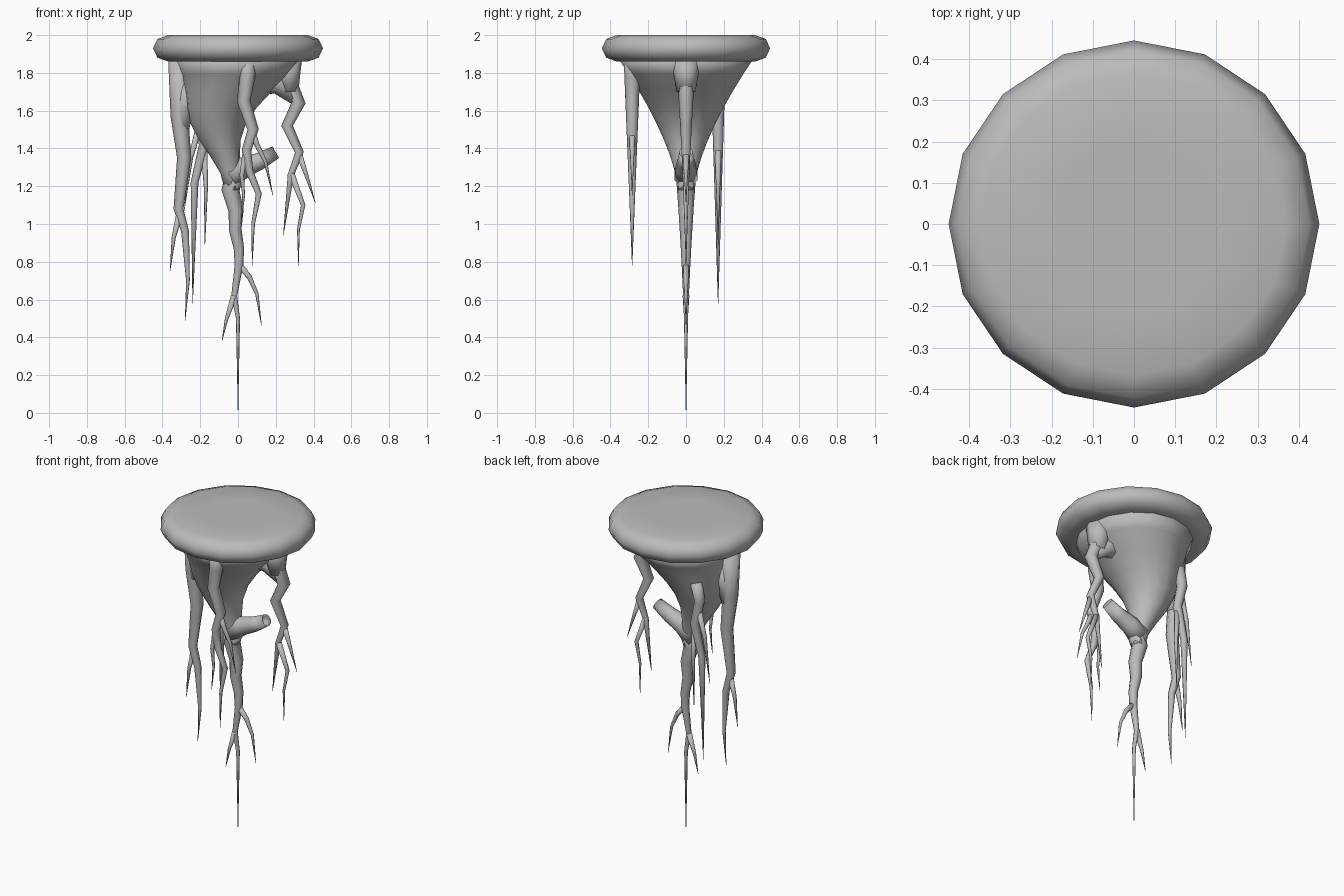
import bpy, bmesh
from math import sin, cos, pi
from mathutils import Vector

cube = bpy.data.objects.get("Cube")
if cube:
    bpy.data.objects.remove(cube, do_unlink=True)

colour = (0.5, 0.5, 0.5, 1)
grey = bpy.data.materials.new("plain grey")
grey.use_nodes = True
grey.diffuse_color = colour
grey.node_tree.nodes["Principled BSDF"].inputs["Base Color"].default_value = colour


def finish(bm, name):
    """Turn a bmesh into a smooth, coloured object."""
    bmesh.ops.recalc_face_normals(bm, faces=bm.faces)
    mesh = bpy.data.meshes.new(name)
    bm.to_mesh(mesh)
    bm.free()
    mesh.materials.append(grey)
    mesh.shade_smooth()
    part = bpy.data.objects.new(name, mesh)
    bpy.context.collection.objects.link(part)


def loft(bm, rings, sides):
    """Skin rings given as (centre, u axis, v axis); return the end cap."""
    loops = []
    for centre, u, v in rings:
        turns = [2 * pi * i / sides for i in range(sides)]
        loops.append([bm.verts.new(centre + u * cos(a) + v * sin(a)) for a in turns])
    for lower, upper in zip(loops, loops[1:]):
        for i in range(sides):
            j = (i + 1) % sides
            bm.faces.new((lower[i], lower[j], upper[j], upper[i]))
    bm.faces.new(loops[0])
    return bm.faces.new(loops[-1])


def level_ring(x, z, radius, depth):
    """Horizontal ring whose y radius is the x radius times depth."""
    return Vector((x, 0, z)), Vector((radius, 0, 0)), Vector((0, radius * depth, 0))


def limb(bm, y, path, start, end=0.001, power=1, sides=8):
    """Limb through (x, z) points, tapering along its length."""
    points = [Vector((x, y, z)) for x, z in path]
    steps = [(b - a).length for a, b in zip(points, points[1:])]
    rings = []
    for i, point in enumerate(points):
        along = sum(steps[:i]) / sum(steps)
        radius = end + (start - end) * (1 - along) ** power
        tangent = points[min(i + 1, len(points) - 1)] - points[max(i - 1, 0)]
        tangent.normalize()
        across = Vector((tangent.z, 0, -tangent.x))
        rings.append((point, across * radius, Vector((0, radius, 0))))
    return loft(bm, rings, sides)


def root(name, y, start, main, twigs, power=1, twig_start=0.018):
    """Main root with thinner twigs, all in one upright plane."""
    bm = bmesh.new()
    limb(bm, y, main, start, power=power)
    for twig in twigs:
        limb(bm, y, twig, twig_start)
    finish(bm, name)


# Disc with a rounded rim
bm = bmesh.new()
rim = [level_ring(0, 1.93 + 0.07 * sin(k * pi / 4), 0.37 + 0.08 * cos(k * pi / 4), 0.99)
       for k in range(-2, 3)]
underside = level_ring(0, 1.86, 0.2, 1)
top = level_ring(0, 2, 0.2, 1)
loft(bm, [underside, *rim, top], 16)
finish(bm, "top_disc")

# Tapering body that leans to one side halfway down
bm = bmesh.new()
rings = []
for i in range(9):
    t = i / 8
    lean = -0.09 * sin(pi * t) ** 2 - 0.03 * t
    rings.append(level_ring(lean, 1.88 - 0.7 * t, 0.04 + 0.3 * (1 - t) ** 1.5, 1.06))
loft(bm, rings, 16)
finish(bm, "trunk")

# Cut branch with a hollow end
bm = bmesh.new()
cap = limb(bm, 0, [(-0.04, 1.25), (0.03, 1.3), (0.11, 1.33), (0.2, 1.38)],
           start=0.065, end=0.035, sides=10)
bmesh.ops.recalc_face_normals(bm, faces=bm.faces)
bmesh.ops.inset_region(bm, faces=[cap], thickness=0.01)
bmesh.ops.translate(bm, verts=cap.verts, vec=cap.normal * -0.03)
finish(bm, "cut_branch")

# Webs that join the side roots to the body
bm = bmesh.new()
limb(bm, 0, [(0.12, 1.76), (0.22, 1.74), (0.3, 1.66)], start=0.08, end=0.03)
limb(bm, 0, [(0.26, 1.88), (0.27, 1.7)], start=0.08, end=0.05)
limb(bm, 0, [(-0.22, 1.75), (-0.29, 1.62), (-0.3, 1.45)], start=0.08, end=0.03)
finish(bm, "root_webs")

# Central root below the body
root("central_root", 0, 0.055,
     [(-0.01, 1.28), (-0.04, 1.18), (-0.01, 1.07), (-0.015, 0.97), (0.005, 0.87),
      (0.005, 0.78), (-0.02, 0.62), (0, 0.5), (0, 0)],
     [[(0, 0.79), (0.06, 0.72), (0.1, 0.63), (0.125, 0.46)],
      [(-0.02, 0.62), (-0.06, 0.5), (-0.085, 0.38)]], power=1.8)

# Heavy root on the right
root("right_root", 0, 0.06,
     [(-0.31, 1.88), (-0.31, 1.57), (-0.285, 1.35), (-0.315, 1.08), (-0.28, 0.96),
      (-0.265, 0.7), (-0.28, 0.49)],
     [[(-0.31, 1.05), (-0.34, 0.93), (-0.36, 0.75)]])

# Crooked root on the left
root("left_root", 0, 0.05,
     [(0.29, 1.88), (0.27, 1.75), (0.32, 1.64), (0.26, 1.52), (0.325, 1.38),
      (0.28, 1.26), (0.24, 0.94)],
     [[(0.32, 1.38), (0.365, 1.25), (0.41, 1.11)],
      [(0.28, 1.27), (0.345, 1.1), (0.32, 0.97), (0.32, 0.78)]])

# Root hanging at the front
root("front_root", -0.285, 0.045,
     [(0.05, 1.88), (0.05, 1.78), (0.03, 1.65), (0.08, 1.5), (0.045, 1.39),
      (0.06, 1.28), (0.11, 1.16), (0.08, 1), (0.075, 0.78)],
     [[(0.07, 1.5), (0.1, 1.42), (0.145, 1.33), (0.185, 1.15)],
      [(0.045, 1.4), (0.02, 1.26), (0.03, 1.15), (0.015, 1)]])

# Root hanging at the back
root("back_root", 0.17, 0.035,
     [(-0.19, 1.68), (-0.215, 1.57), (-0.18, 1.42), (-0.23, 1.22), (-0.24, 0.58)],
     [[(-0.18, 1.4), (-0.17, 1.2), (-0.175, 0.89)],
      [(-0.21, 1.5), (-0.25, 1.35), (-0.285, 1.07)]])
